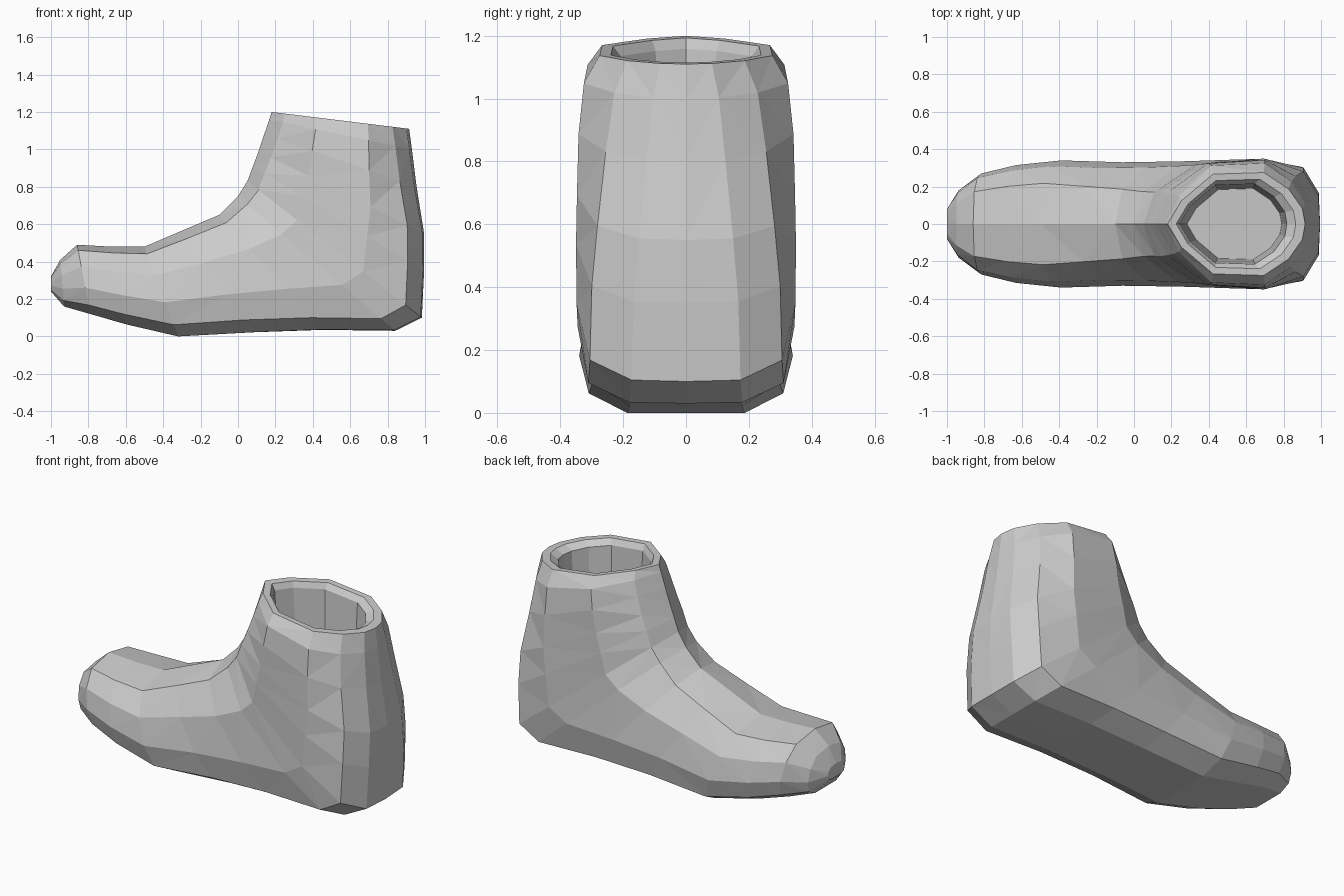
import bpy, bmesh
from mathutils import Vector

if "Cube" in bpy.data.objects:
    bpy.data.objects.remove(bpy.data.objects["Cube"])

# Half cross-sections: (fraction from upper line to sole/back line, fraction of half width)
FOOT = [(0, 0), (.08, .64), (.32, .91), (.62, 1), (.87, .91), (1, .55), (1, 0)]
HEEL = [(0, 0), (.06, .50), (.28, .90), (.66, 1), (.91, .90), (.995, .52), (1, 0)]
COLLAR = [(0, 0), (.10, .45), (.33, .97), (.70, 1), (.88, .68), (.98, .30), (1, 0)]
STYLES = [FOOT, HEEL, COLLAR]

# Rings swing from upright at the toe to level at the collar:
# upper x, z, lower x, z, half width, style (0 foot, 1 heel, 2 collar, blended between)
RINGS = [
    (-1.0, .32, -1.0, .24, .08, 0),
    (-.95, .41, -.93, .16, .18, 0),
    (-.86, .49, -.79, .12, .27, 0),
    (-.68, .48, -.60, .065, .315, 0),
    (-.50, .48, -.32, .00, .34, 0),
    (-.30, .565, .08, .022, .33, .2),
    (-.10, .65, .45, .035, .335, .6),
    (.00, .75, .84, .03, .345, 1),
    (.05, .83, .983, .10, .348, 1.1),
    (.08, .91, .995, .35, .35, 1.2),
    (.11, .99, .995, .55, .347, 1.4),
    (.14, 1.08, .955, .80, .342, 1.7),
    (.167, 1.16, .93, 1.0, .325, 1.9),
    (.18, 1.20, .915, 1.11, .275, 2),
]


def section(tx, tz, bx, bz, w, style):
    top, bottom = Vector((tx, 0, tz)), Vector((bx, 0, bz))
    s = min(int(style), 1)
    k = style - s
    half = []
    for (t0, y0), (t1, y1) in zip(STYLES[s], STYLES[s + 1]):
        p = top.lerp(bottom, t0 + (t1 - t0) * k)
        p.y = w * (y0 + (y1 - y0) * k)
        half.append(p)
    return half + [Vector((p.x, -p.y, p.z)) for p in half[-2:0:-1]]


loops = [section(*r) for r in RINGS]

# Collar rim, inner lip and foot opening
rim = loops[-1]
centre = sum(rim, Vector()) / len(rim)


def inner(scale, drop, shift):
    return [centre + (p - centre) * scale - Vector((shift, 0, drop)) for p in rim]


loops += [inner(.87, .0, .01), inner(.78, .03, .03), inner(.69, .55, .03)]

# Skin the loops and close the toe and the inside floor
bm = bmesh.new()
rows = [[bm.verts.new(p) for p in loop] for loop in loops]
for a, b in zip(rows, rows[1:]):
    n = len(a)
    for i in range(n):
        j = (i + 1) % n
        bm.faces.new((a[i], a[j], b[j], b[i]))
bm.faces.new(rows[0])
bm.faces.new(rows[-1])
bmesh.ops.recalc_face_normals(bm, faces=bm.faces)
bmesh.ops.triangulate(bm, faces=[f for f in bm.faces if len(f.verts) == 4])

mesh = bpy.data.meshes.new("ankle_boot")
bm.to_mesh(mesh)
bm.free()
boot = bpy.data.objects.new("ankle_boot", mesh)
bpy.context.collection.objects.link(boot)
